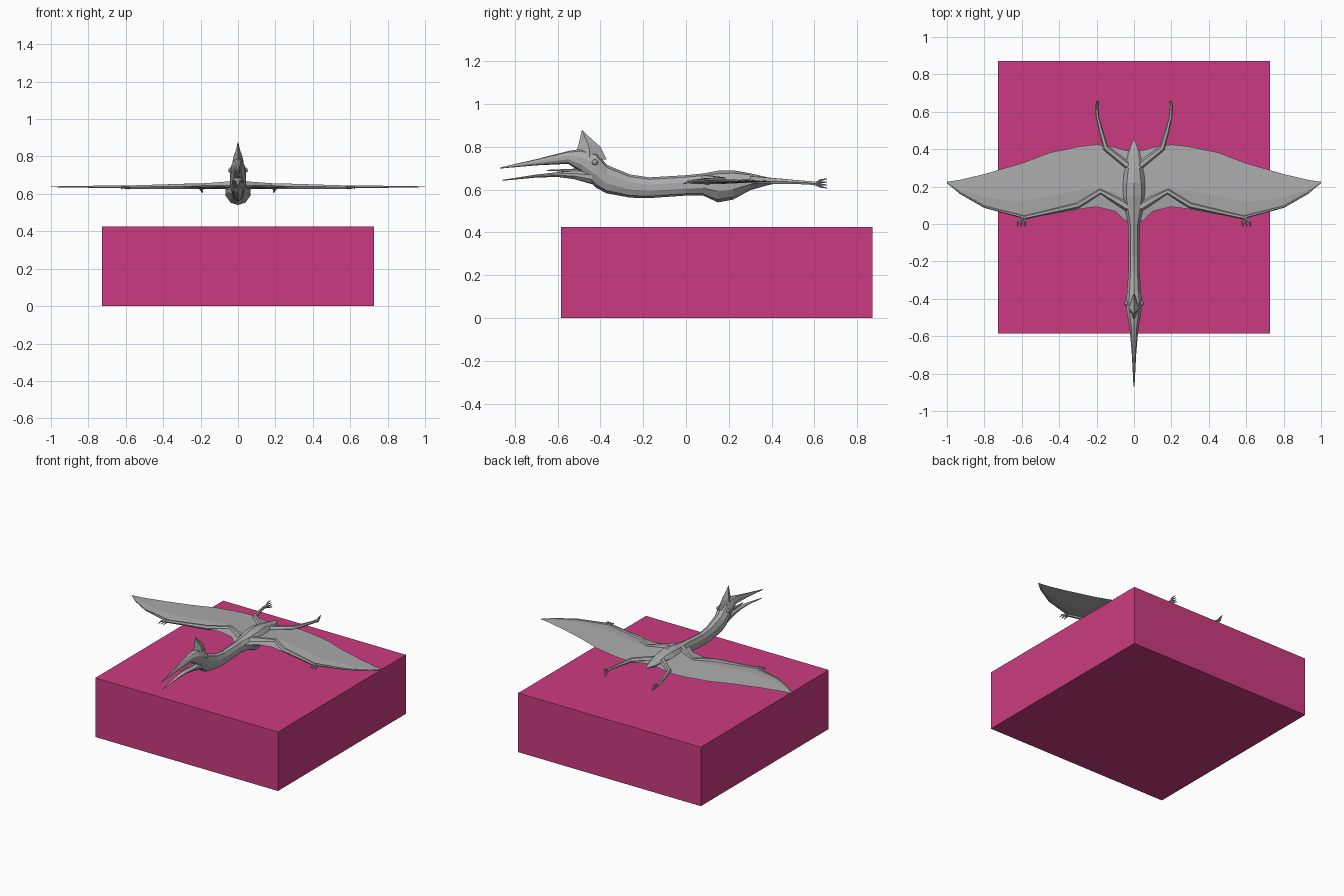
import bpy, bmesh, math
from mathutils import Vector

cube = bpy.data.objects.get("Cube")
if cube:
    bpy.data.objects.remove(cube, do_unlink=True)


def material(name, rgb):
    m = bpy.data.materials.new(name)
    m.use_nodes = True
    m.diffuse_color = (*rgb, 1)
    m.node_tree.nodes["Principled BSDF"].inputs["Base Color"].default_value = (*rgb, 1)
    return m


GREY = material("stone grey", (0.41, 0.41, 0.41))
PINK = material("deep pink", (0.6, 0.044, 0.22))


def finish(name, bm, mat):
    bmesh.ops.recalc_face_normals(bm, faces=bm.faces)
    mesh = bpy.data.meshes.new(name)
    bm.to_mesh(mesh)
    bm.free()
    mesh.materials.append(mat)
    obj = bpy.data.objects.new(name, mesh)
    bpy.context.collection.objects.link(obj)
    return obj


def loft(name, rings):
    """Skin a list of equal-length rings and cap both ends."""
    bm = bmesh.new()
    rows = [[bm.verts.new(p) for p in ring] for ring in rings]
    n = len(rows[0])
    for a, b in zip(rows, rows[1:]):
        for i in range(n):
            j = (i + 1) % n
            bm.faces.new((a[i], a[j], b[j], b[i]))
    bm.faces.new(rows[0])
    bm.faces.new(rows[-1])
    return finish(name, bm, GREY)


def oval_ring(y, low, high, width, sides=10):
    mid, half = (low + high) / 2, (high - low) / 2
    turns = [math.tau * i / sides for i in range(sides)]
    return [(width * math.sin(a), y, mid + half * math.cos(a)) for a in turns]


def tube(name, points, radii, sides=6):
    pts = [Vector(p) for p in points]
    rings = []
    for i, p in enumerate(pts):
        along = (pts[min(i + 1, len(pts) - 1)] - pts[max(i - 1, 0)]).normalized()
        side = along.cross(Vector((0, 0, 1))).normalized()
        up = side.cross(along)
        turns = [math.tau * k / sides for k in range(sides)]
        rings.append([p + radii[i] * (side * math.cos(a) + up * math.sin(a)) for a in turns])
    return loft(name, rings)


# Plinth
bm = bmesh.new()
bmesh.ops.create_cube(bm, size=1)
bmesh.ops.scale(bm, vec=(1.456, 1.456, 0.425), verts=bm.verts)
bmesh.ops.translate(bm, vec=(0, 0.143, 0.2125), verts=bm.verts)
finish("plinth", bm, PINK)

# Upper beak, skull, neck, trunk and tail: y, low z, high z, half width
body = [
    (-0.87, 0.698, 0.703, 0.003), (-0.7, 0.713, 0.742, 0.012),
    (-0.55, 0.72, 0.78, 0.025), (-0.49, 0.68, 0.79, 0.038),
    (-0.42, 0.608, 0.776, 0.046), (-0.37, 0.582, 0.715, 0.04),
    (-0.26, 0.562, 0.67, 0.032), (-0.17, 0.56, 0.657, 0.03),
    (0, 0.572, 0.667, 0.034), (0.08, 0.572, 0.675, 0.055),
    (0.15, 0.54, 0.688, 0.07), (0.22, 0.553, 0.69, 0.065),
    (0.3, 0.597, 0.676, 0.05), (0.38, 0.62, 0.657, 0.033),
    (0.45, 0.635, 0.642, 0.005),
]
loft("body", [oval_ring(*row) for row in body])

# Lower jaw and tongue
jaw = [(-0.86, 0.641, 0.645, 0.003), (-0.7, 0.656, 0.67, 0.012),
       (-0.6, 0.659, 0.681, 0.02), (-0.52, 0.648, 0.69, 0.03),
       (-0.44, 0.625, 0.69, 0.036)]
loft("lower_jaw", [oval_ring(*row) for row in jaw])
tongue = [(-0.65, 0.688, 0.692, 0.003), (-0.56, 0.683, 0.696, 0.01),
          (-0.46, 0.68, 0.7, 0.012)]
loft("tongue", [oval_ring(*row, sides=6) for row in tongue])

# Head crest: z, front y, back y, half width
crest = [(0.74, -0.53, -0.37, 0.035), (0.8, -0.505, -0.4, 0.024),
         (0.835, -0.496, -0.44, 0.011), (0.876, -0.487, -0.483, 0.002)]
loft("crest", [[(0, f, z), (w, (f + b) / 2, z), (0, b, z), (-w, (f + b) / 2, z)]
               for z, f, b, w in crest])

# Wing membrane: x, leading y, trailing y, half thickness
wing = [
    (0, 0.0, 0.385, 0.013), (0.05, 0.02, 0.395, 0.013),
    (0.1, 0.068, 0.41, 0.012), (0.2, 0.092, 0.425, 0.01),
    (0.29, 0.08, 0.415, 0.009), (0.45, 0.05, 0.382, 0.008),
    (0.6, 0.03, 0.325, 0.007), (0.8, 0.088, 0.267, 0.005),
    (0.93, 0.162, 0.236, 0.003), (1.0, 0.218, 0.226, 0.001),
]
LEVEL = 0.638


def wing_ring(s, x, lead, trail, thick):
    ridge = lead + 0.3 * (trail - lead)
    return [(s * x, lead, LEVEL), (s * x, ridge, LEVEL + thick),
            (s * x, trail, LEVEL), (s * x, ridge, LEVEL - thick)]


for s, label in ((1, "left"), (-1, "right")):
    def flip(points):
        return [(s * x, y, z) for x, y, z in points]

    loft(f"{label}_wing", [wing_ring(s, *row) for row in wing])

    # Arm bones and the long wing finger
    tube(f"{label}_arm",
         flip([(0.03, 0.09, 0.645), (0.1, 0.13, 0.645), (0.18, 0.175, 0.642),
               (0.3, 0.1, 0.64), (0.5, 0.055, 0.637), (0.6, 0.032, 0.635)]),
         (0.026, 0.02, 0.017, 0.016, 0.012, 0.011))
    tube(f"{label}_wing_finger",
         flip([(0.58, 0.035, LEVEL), (0.8, 0.092, LEVEL), (0.93, 0.165, LEVEL),
               (0.998, 0.22, LEVEL)]), (0.009, 0.006, 0.004, 0.002))

    # Clawed fingers at the wrist
    for i in range(3):
        x = 0.58 + 0.02 * i
        tube(f"{label}_claw_{i + 1}",
             flip([(0.595, 0.035, 0.635), (x, 0.01, 0.636), (x + 0.004, -0.014, 0.626)]),
             (0.008, 0.006, 0.002), 5)

    # Leg with spread toes
    tube(f"{label}_leg",
         flip([(0.03, 0.31, 0.645), (0.15, 0.405, 0.64), (0.175, 0.49, 0.636),
               (0.195, 0.57, 0.632), (0.198, 0.61, 0.627)]),
         (0.02, 0.016, 0.012, 0.009, 0.01))
    for i in range(4):
        spread = i - 1.5
        tube(f"{label}_toe_{i + 1}",
             flip([(0.198, 0.6, 0.627),
                   (0.198 + 0.004 * spread, 0.632, 0.629 + 0.011 * spread),
                   (0.194 + 0.004 * spread, 0.658, 0.628 + 0.014 * spread)]),
             (0.006, 0.005, 0.002), 5)

    # Eye
    bm = bmesh.new()
    bmesh.ops.create_icosphere(bm, subdivisions=2, radius=0.015)
    bmesh.ops.translate(bm, vec=(s * 0.038, -0.425, 0.727), verts=bm.verts)
    finish(f"{label}_eye", bm, GREY)
